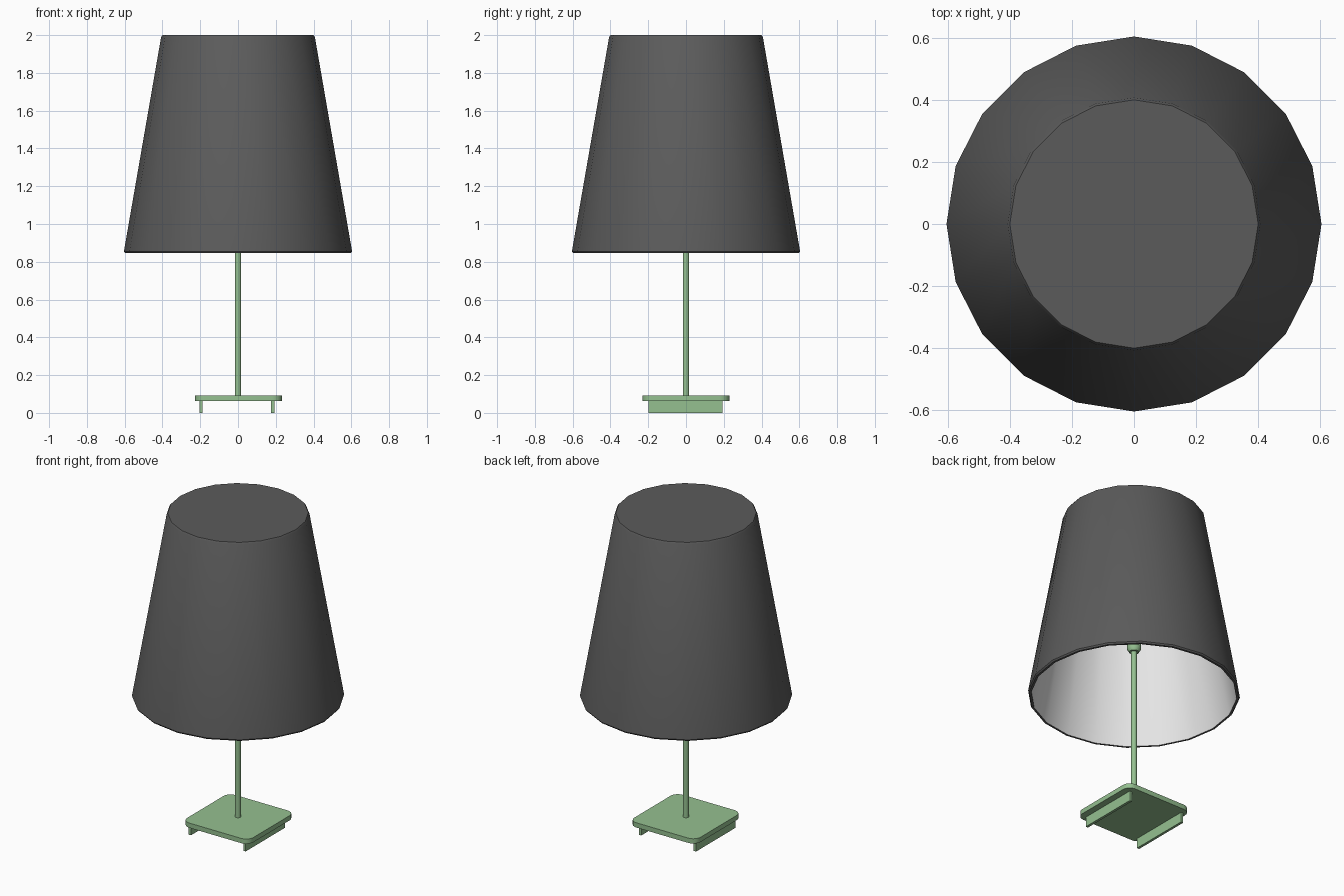
import bpy, bmesh, math

cube = bpy.data.objects.get("Cube")
if cube:
    bpy.data.objects.remove(cube, do_unlink=True)


def material(name, rgb):
    m = bpy.data.materials.new(name)
    m.use_nodes = True
    m.diffuse_color = (*rgb, 1)
    m.node_tree.nodes["Principled BSDF"].inputs["Base Color"].default_value = (*rgb, 1)
    return m


green = material("soft green", (0.30, 0.53, 0.28))
charcoal = material("charcoal fabric", (0.105, 0.105, 0.105))
white = material("white lining", (0.8, 0.8, 0.8))


def finish(name, bm, mats, smooth=True):
    bmesh.ops.recalc_face_normals(bm, faces=bm.faces)
    mesh = bpy.data.meshes.new(name)
    bm.to_mesh(mesh)
    bm.free()
    for m in mats:
        mesh.materials.append(m)
    obj = bpy.data.objects.new(name, mesh)
    bpy.context.collection.objects.link(obj)
    if smooth:
        bpy.ops.object.select_all(action='DESELECT')
        obj.select_set(True)
        bpy.context.view_layer.objects.active = obj
        bpy.ops.object.shade_smooth_by_angle(angle=math.radians(35))
    return obj


def lathe(name, profile, sides, mats, rule=None):
    """Turn (radius, height) points about z; rule gives a material per strip."""
    bm = bmesh.new()
    rings = []
    for r, z in profile:
        if r == 0:
            rings.append([bm.verts.new((0, 0, z))] * sides)
        else:
            turn = [2 * math.pi * i / sides for i in range(sides)]
            rings.append([bm.verts.new((r * math.cos(a), r * math.sin(a), z)) for a in turn])
    for s, (low, high) in enumerate(zip(rings, rings[1:])):
        for i in range(sides):
            j = (i + 1) % sides
            corners = list(dict.fromkeys((low[i], low[j], high[j], high[i])))
            bm.faces.new(corners).material_index = rule(s) if rule else 0
    return finish(name, bm, mats)


def box(name, size, center, mats, corner=0):
    bm = bmesh.new()
    bmesh.ops.create_cube(bm, size=1)
    for v in bm.verts:
        v.co = [c * s + o for c, s, o in zip(v.co, size, center)]
    if corner:
        upright = [e for e in bm.edges if abs(e.verts[0].co.z - e.verts[1].co.z) > 0.01]
        bmesh.ops.bevel(bm, geom=upright, offset=corner, segments=5,
                        profile=0.5, affect='EDGES')
    return finish(name, bm, mats, smooth=bool(corner))


# Shade: closed top, thin wall, pale lining inside
lathe("lampshade",
      [(0, 2.0), (0.4, 2.0), (0.407, 1.99), (0.604, 0.855), (0.598, 0.846),
       (0.585, 0.846), (0.583, 0.855), (0.386, 1.98), (0, 1.98)],
      20, [charcoal, white], lambda s: 1 if s >= 5 else 0)

# Stem and bulb socket
lathe("stem", [(0, 0.08), (0.017, 0.08), (0.017, 1.985), (0, 1.985)], 12, [green])
lathe("socket", [(0, 1.13), (0.028, 1.13), (0.04, 1.15), (0.04, 1.3), (0, 1.3)], 16, [green])

# Base plate with rounded corners, on two runners
box("base_plate", (0.46, 0.46, 0.03), (0.003, 0, 0.077), [green], corner=0.05)
for side, x in (("left", 0.184), ("right", -0.196)):
    box(side + "_runner", (0.016, 0.39, 0.066), (x, -0.003, 0.033), [green])
